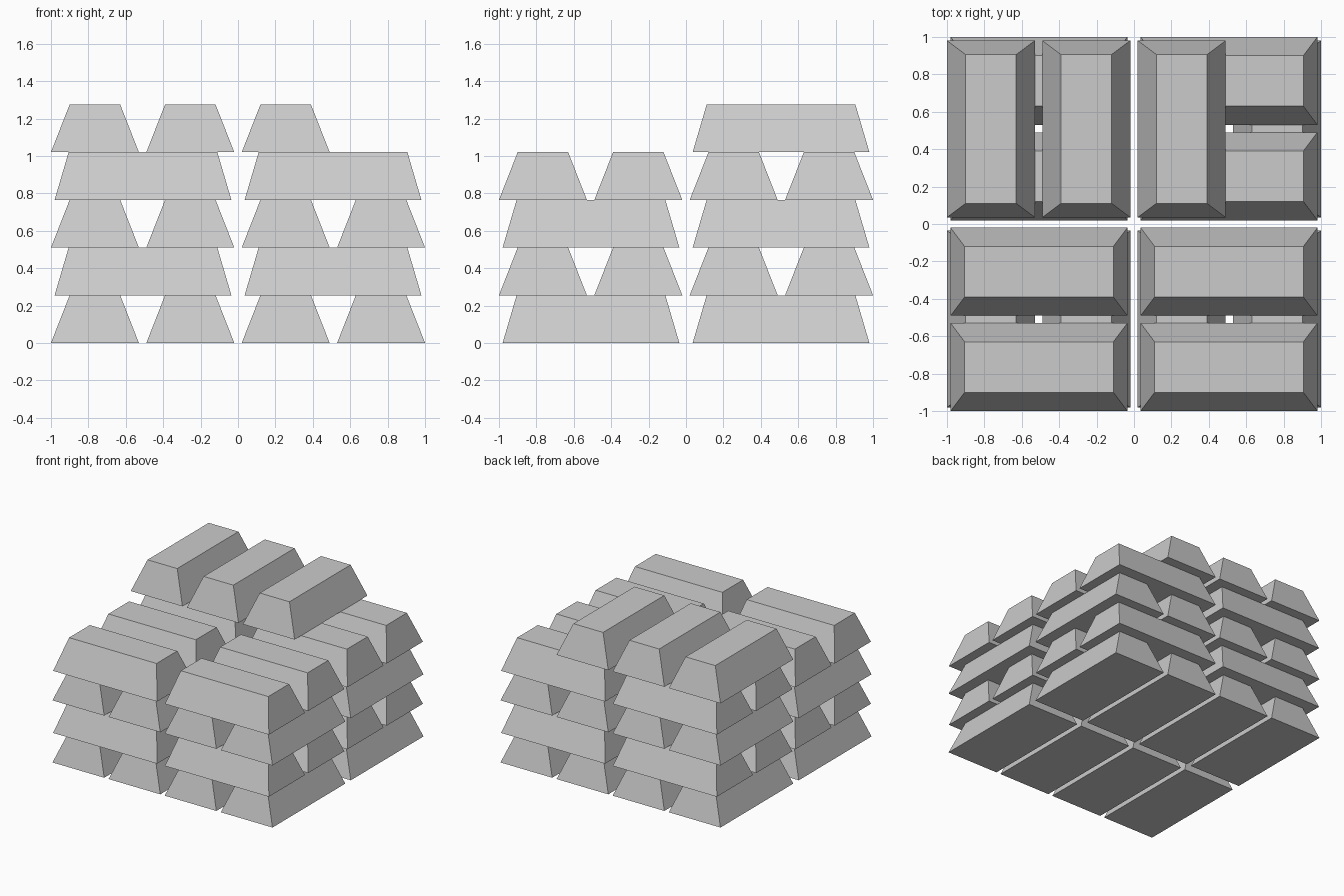
import bpy, bmesh
from math import pi

if "Cube" in bpy.data.objects:
    bpy.data.objects.remove(bpy.data.objects["Cube"])

HEIGHT = 0.255
SHORT_CENTRES = (-0.765, -0.255, 0.255, 0.765)
LONG_CENTRES = (-0.508, 0.508)


# Tapered ingot mesh, long side along y, base on z = 0
def ingot_mesh():
    bm = bmesh.new()
    bmesh.ops.create_cube(bm, size=1)
    for v in bm.verts:
        top = v.co.z > 0
        v.co.x *= 0.27 if top else 0.47
        v.co.y *= 0.795 if top else 0.945
        v.co.z = HEIGHT if top else 0
    mesh = bpy.data.meshes.new("ingot")
    bm.to_mesh(mesh)
    bm.free()
    return mesh


mesh = ingot_mesh()

# Crossed layers; the top layer holds only three bars at the back
for layer in range(5):
    crossed = layer % 2 == 1
    for i, s in enumerate(SHORT_CENTRES):
        for l in LONG_CENTRES:
            if layer == 4 and (i == 3 or l < 0):
                continue
            bar = bpy.data.objects.new(f"ingot_layer_{layer + 1}", mesh)
            bar.location = (l, s, layer * HEIGHT) if crossed else (s, l, layer * HEIGHT)
            bar.rotation_euler.z = pi / 2 if crossed else 0
            bpy.context.collection.objects.link(bar)
